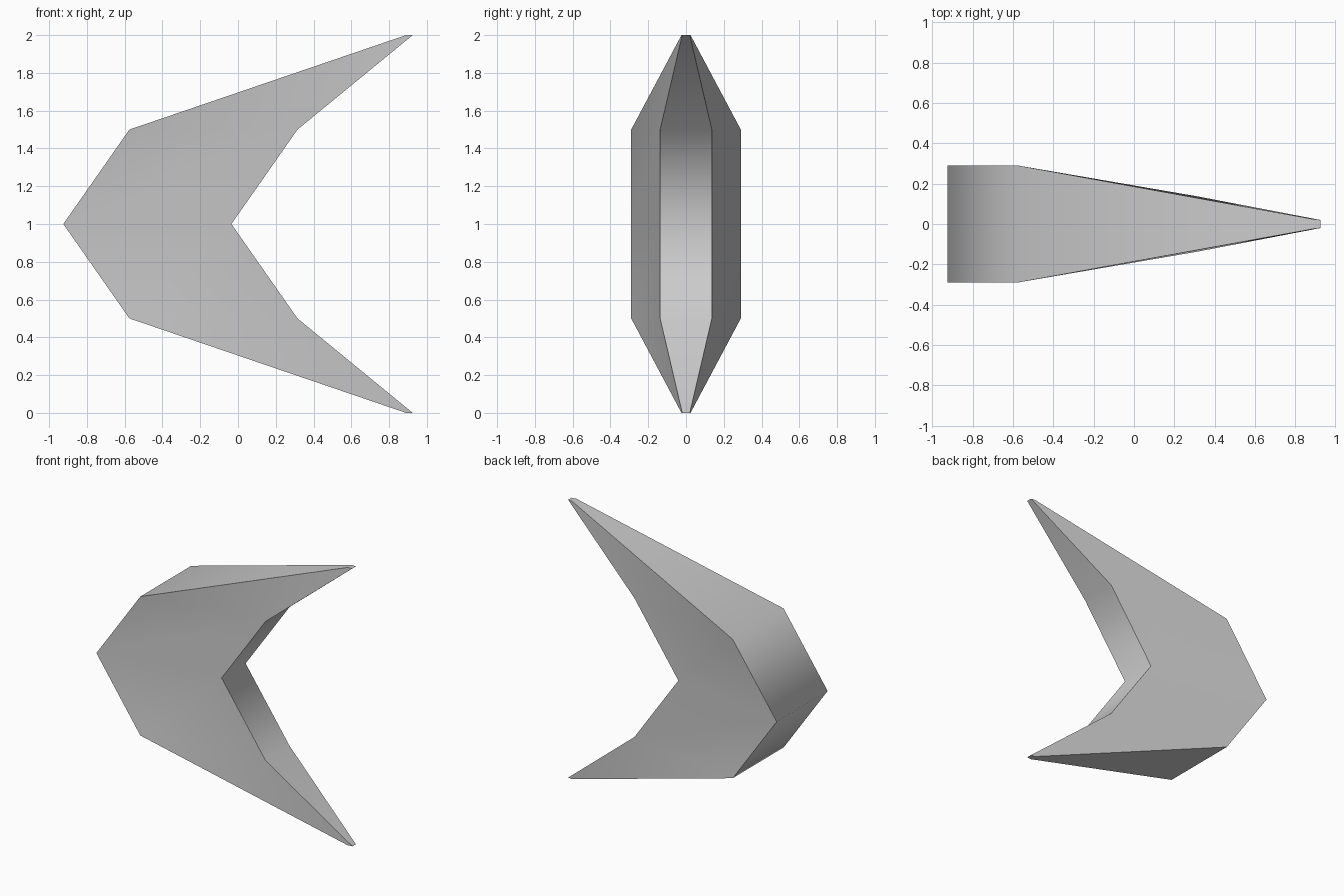
import bpy
import bmesh
from math import radians

cube = bpy.data.objects.get("Cube")
if cube:
    bpy.data.objects.remove(cube, do_unlink=True)

# Plain grey surface
grey = bpy.data.materials.new("light_grey")
grey.use_nodes = True
colour = (0.6, 0.6, 0.6, 1)
grey.diffuse_color = colour
grey.node_tree.nodes["Principled BSDF"].inputs["Base Color"].default_value = colour

# Sections from the middle to the tip:
# height above middle, outer x, outer half width, inner x, inner half width
middle = (0, -0.925, 0.29, -0.035, 0.137)
shoulder = (0.5, -0.575, 0.29, 0.315, 0.137)
tip = (1, 0.89, 0.024, 0.925, 0.02)


def section(bm, rise, outer_x, outer_w, inner_x, inner_w):
    corners = ((outer_x, -outer_w), (inner_x, -inner_w),
               (inner_x, inner_w), (outer_x, outer_w))
    return [bm.verts.new((x, y, 1 + rise)) for x, y in corners]


# Swept chevron, mirrored above and below its middle
bm = bmesh.new()
lower = [(-s[0], *s[1:]) for s in (tip, shoulder)]
rings = [section(bm, *s) for s in lower + [middle, shoulder, tip]]
for a, b in zip(rings, rings[1:]):
    for i in range(4):
        j = (i + 1) % 4
        bm.faces.new((a[i], a[j], b[j], b[i]))
bm.faces.new(rings[0][::-1])
bm.faces.new(rings[-1])
bmesh.ops.recalc_face_normals(bm, faces=bm.faces)

mesh = bpy.data.meshes.new("chevron_blade")
bm.to_mesh(mesh)
bm.free()
mesh.materials.append(grey)
blade = bpy.data.objects.new("chevron_blade", mesh)
bpy.context.collection.objects.link(blade)

# Soft bends along each band, crisp borders between bands
bpy.ops.object.select_all(action="DESELECT")
blade.select_set(True)
bpy.context.view_layer.objects.active = blade
bpy.ops.object.shade_smooth_by_angle(angle=radians(75))
